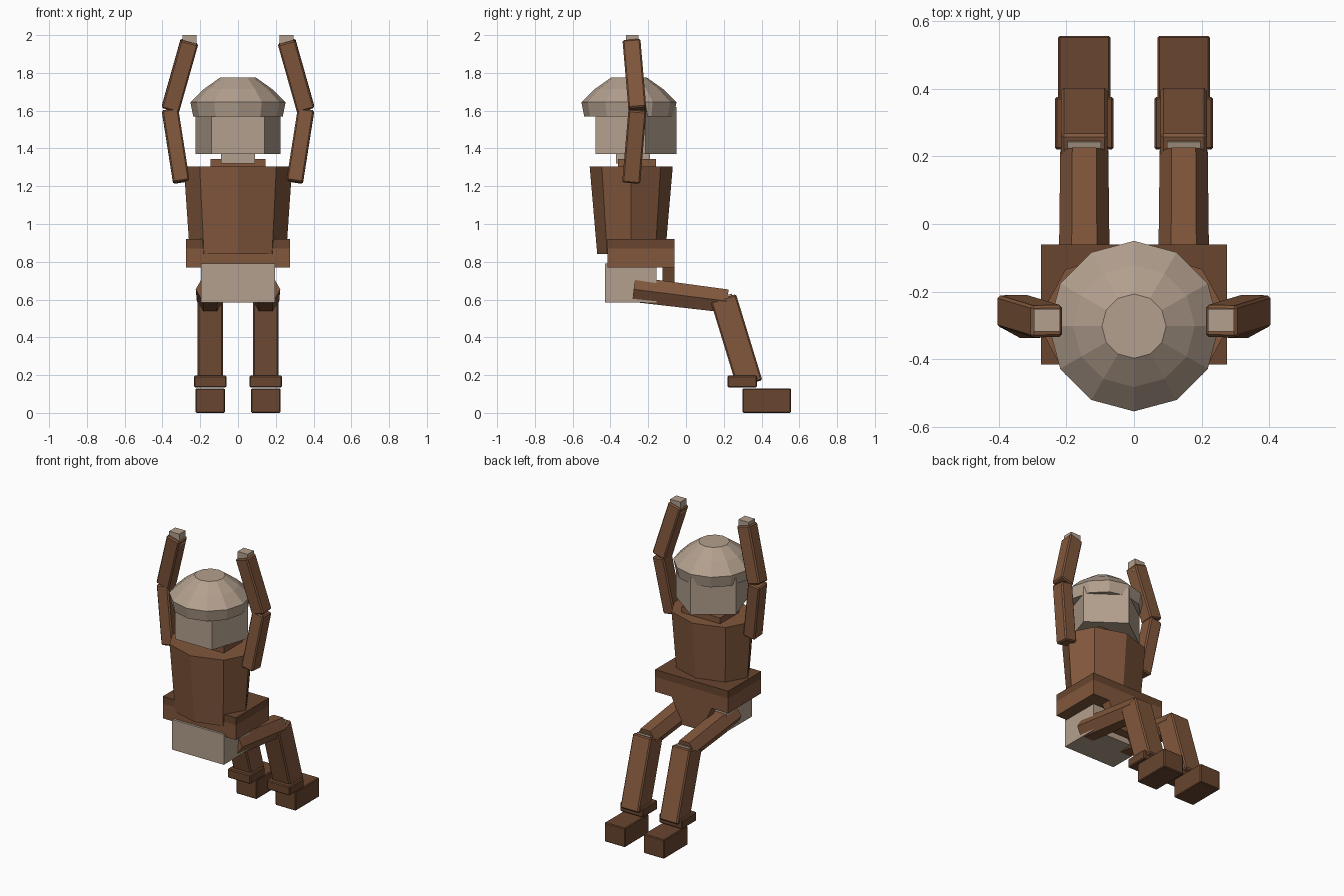
import bpy, bmesh, math
from mathutils import Vector, Matrix

if "Cube" in bpy.data.objects:
    bpy.data.objects.remove(bpy.data.objects["Cube"])


def material(name, rgb):
    m = bpy.data.materials.new(name)
    m.diffuse_color = (*rgb, 1)
    m.use_nodes = True
    m.node_tree.nodes["Principled BSDF"].inputs["Base Color"].default_value = m.diffuse_color
    return m


BROWN = material("brown", (0.22, 0.095, 0.045))
DARK = material("dark_brown", (0.14, 0.06, 0.028))
BEIGE = material("beige", (0.45, 0.35, 0.27))


def finish(name, bm, mat, bevel=0):
    bmesh.ops.recalc_face_normals(bm, faces=bm.faces)
    me = bpy.data.meshes.new(name)
    bm.to_mesh(me)
    bm.free()
    me.materials.append(mat)
    ob = bpy.data.objects.new(name, me)
    bpy.context.collection.objects.link(ob)
    if bevel:
        mod = ob.modifiers.new("bevel", "BEVEL")
        mod.width, mod.segments = bevel, 1
    return ob


def box(name, lo, hi, mat, bevel=0):
    lo, hi = Vector(lo), Vector(hi)
    bm = bmesh.new()
    bmesh.ops.create_cube(bm, size=1, matrix=Matrix.Translation((lo + hi) / 2)
                          @ Matrix.Diagonal((*(hi - lo), 1)))
    return finish(name, bm, mat, bevel)


def loft(name, rings, sides, centre, mat, start=math.pi / 2):
    """Stack of polygon rings (rx, ry, z) about a vertical axis; a corner points to +y."""
    bm = bmesh.new()
    loops = []
    for rx, ry, z in rings:
        angles = [start + i * math.tau / sides for i in range(sides)]
        loops.append([bm.verts.new((centre[0] + rx * math.cos(a), centre[1] + ry * math.sin(a), z))
                      for a in angles])
    for a, b in zip(loops, loops[1:]):
        for i in range(sides):
            j = (i + 1) % sides
            bm.faces.new((a[i], a[j], b[j], b[i]))
    bm.faces.new(loops[0])
    bm.faces.new(loops[-1])
    return finish(name, bm, mat)


def along(p, q):
    """Frame at the midpoint of p-q: z runs along it, x stays close to world x."""
    p, q = Vector(p), Vector(q)
    z = (q - p).normalized()
    y = z.cross(Vector((1, 0, 0))).normalized()
    x = y.cross(z)
    rot = Matrix((x, y, z)).transposed().to_4x4()
    return Matrix.Translation((p + q) / 2) @ rot, (q - p).length


def limb(name, p, q, wx, wy, mat, bevel=0.008):
    frame, length = along(p, q)
    bm = bmesh.new()
    bmesh.ops.create_cube(bm, size=1, matrix=frame @ Matrix.Diagonal((wx, wy, length, 1)))
    return finish(name, bm, mat, bevel)


def hex_limb(name, p, q, r1, r2, mat):
    frame, length = along(p, q)
    bm = bmesh.new()
    bmesh.ops.create_cone(bm, cap_ends=True, segments=6, radius1=r1, radius2=r2, depth=length,
                          matrix=frame @ Matrix.Rotation(math.pi / 2, 4, "Z"))
    return finish(name, bm, mat)


# Head, domed hat, neck and collar
loft("head", [(0.237, 0.237, 1.37), (0.237, 0.237, 1.62)], 5, (0, -0.287), BEIGE)
loft("hat", [(0.237, 0.237, 1.57), (0.252, 0.252, 1.645), (0.18, 0.18, 1.715),
             (0.095, 0.095, 1.775)], 12, (0, -0.302), BEIGE)
box("neck", (-0.09, -0.37, 1.32), (0.09, -0.19, 1.40), BEIGE)
box("collar", (-0.145, -0.36, 1.28), (0.145, -0.16, 1.345), BROWN)

# Torso, belt, pelvis and rear flap
loft("torso", [(0.255, 0.18, 0.84), (0.287, 0.22, 1.305)], 8, (0, -0.29), BROWN)
box("belt_lower", (-0.275, -0.415, 0.77), (0.275, -0.06, 0.87), BROWN)
box("belt_upper", (-0.275, -0.415, 0.87), (0.275, -0.06, 0.92), DARK)
box("pelvis", (-0.195, -0.43, 0.585), (0.195, -0.155, 0.79), BEIGE)
flap = box("flap", (-0.15, -0.125, 0.60), (0.15, -0.06, 0.77), BROWN)
for v in flap.data.vertices:
    if v.co.z < 0.7:
        v.co.x *= 0.5

for side, s in (("left", -1), ("right", 1)):
    # Legs
    x = 0.147 * s
    hex_limb(side + "_thigh", (x, -0.277, 0.654), (x, 0.218, 0.592), 0.077, 0.071, BROWN)
    limb(side + "_shin", (x, 0.198, 0.608), (x, 0.337, 0.153), 0.137, 0.14, BROWN)
    limb(side + "_shin_core", (x, 0.195, 0.617), (x, 0.33, 0.176), 0.10, 0.10, BEIGE, 0)
    box(side + "_ankle_cuff", (x - 0.087, 0.22, 0.135), (x + 0.087, 0.376, 0.197), DARK, 0.006)
    box(side + "_foot", (x - 0.077, 0.30, 0), (x + 0.077, 0.556, 0.13), DARK, 0.005)
    # Raised arms
    limb(side + "_upper_arm", (0.30 * s, -0.290, 1.222), (0.36 * s, -0.257, 1.605), 0.088, 0.095, BROWN)
    limb(side + "_forearm", (0.359 * s, -0.257, 1.605), (0.257 * s, -0.288, 1.966), 0.096, 0.095, BROWN)
    x = 0.257 * s
    box(side + "_hand", (x - 0.038, -0.318, 1.92), (x + 0.038, -0.252, 2.0), BEIGE)
